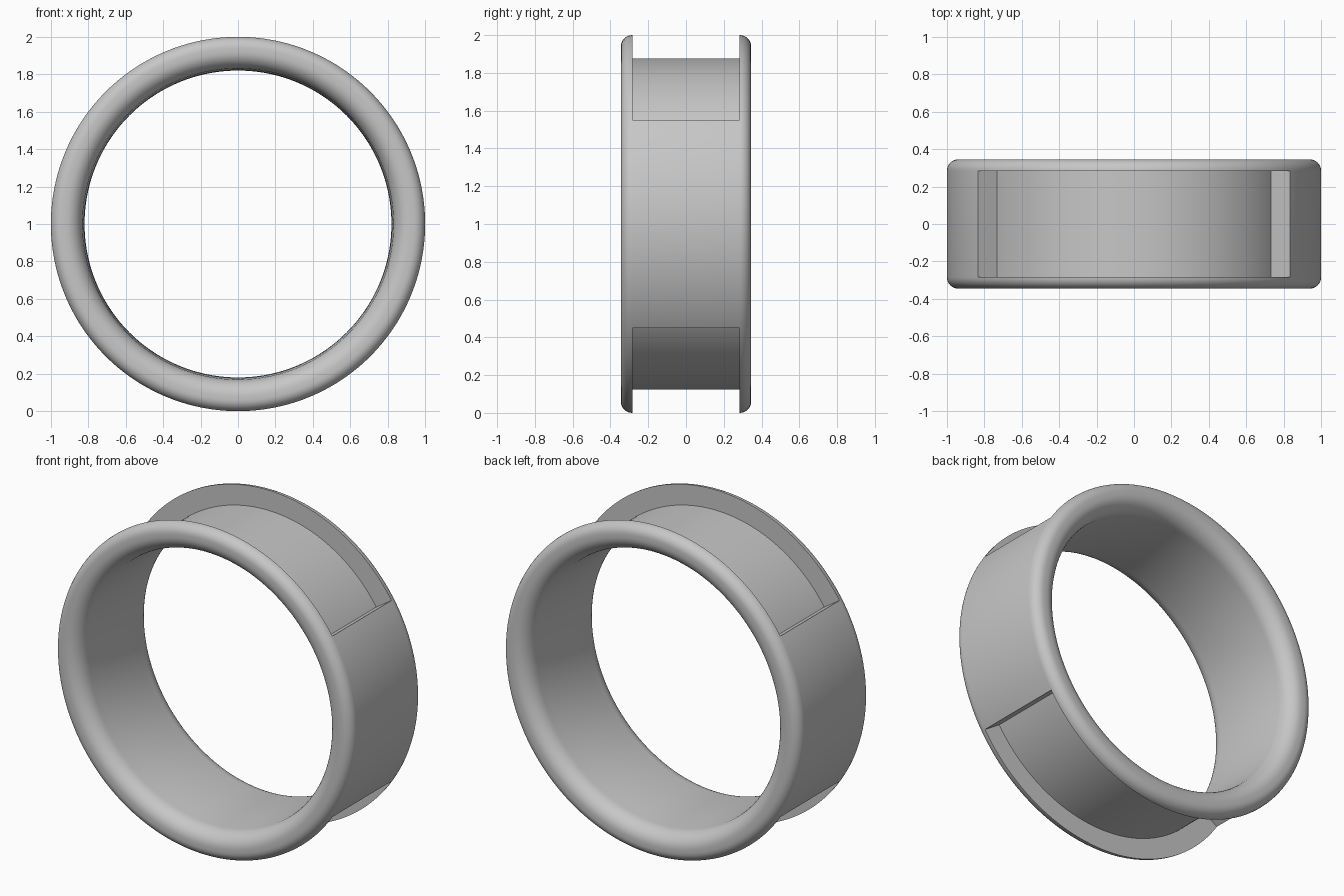
import bpy, bmesh, math

if "Cube" in bpy.data.objects:
    bpy.data.objects.remove(bpy.data.objects["Cube"])

R_OUT, R_FLOOR, R_IN = 1.0, 0.877, 0.82     # outer, recess floor and bore radii
HALF_W, HALF_POCKET = 0.345, 0.284          # half width of band and of recess
POCKET_ANGLE = math.radians(33.4)           # recess ends, measured from the x axis


def half_profile():
    """(radius, y) points from the outer surface round the rim to the bore centre."""
    pts = []
    for i in range(9):                      # rounded outer edge
        a = math.pi / 2 * i / 8
        pts.append((0.94 + 0.06 * math.cos(a),
                    HALF_POCKET + (HALF_W - HALF_POCKET) * math.sin(a)))
    for i in range(11):                     # softer inner edge
        a = math.pi / 2 * i / 10
        pts.append((0.92 - 0.09 * math.sin(a), 0.245 + 0.10 * math.cos(a)))
    for i in range(1, 7):                   # slightly domed bore
        t = 1 - i / 6
        pts.append((R_IN + 0.01 * t * t, 0.245 * t))
    return pts


half = half_profile()
profile = half + [(r, -y) for r, y in reversed(half[:-1])]
floor = [(R_FLOOR, -HALF_POCKET), (R_FLOOR, HALF_POCKET)]

# Angular steps: side, top recess, side, bottom recess
A, PI = POCKET_ANGLE, math.pi
sectors = [(-A, A, 64, False), (A, PI - A, 108, True),
           (PI - A, PI + A, 64, False), (PI + A, 2 * PI - A, 108, True)]
steps = []
for a0, a1, n, pocket in sectors:
    steps += [(a0 + (a1 - a0) * i / n, pocket) for i in range(n)]

bm = bmesh.new()


def ring(points, angle):
    return [bm.verts.new((r * math.cos(angle), y, 1 + r * math.sin(angle)))
            for r, y in points]


count = len(steps)
rings = [ring(profile, a) for a, _ in steps]
floors = []
for i, (a, pocket) in enumerate(steps):
    floors.append(ring(floor, a) if pocket or steps[i - 1][1] else None)

for i, (a, pocket) in enumerate(steps):
    j = (i + 1) % count
    p, q = rings[i], rings[j]
    # rims and bore
    for k in range(len(p) - 1):
        bm.faces.new((p[k], p[k + 1], q[k + 1], q[k]))
    if pocket:                              # recess flange walls and floor
        c0 = [p[-1]] + floors[i] + [p[0]]
        c1 = [q[-1]] + floors[j] + [q[0]]
    else:                                   # plain outer surface
        c0, c1 = [p[-1], p[0]], [q[-1], q[0]]
    for k in range(len(c0) - 1):
        bm.faces.new((c0[k], c0[k + 1], c1[k + 1], c1[k]))
    # radial end walls of each recess
    if pocket != steps[i - 1][1]:
        bm.faces.new([p[-1]] + floors[i] + [p[0]])

bmesh.ops.recalc_face_normals(bm, faces=bm.faces[:])
mesh = bpy.data.meshes.new("ring_band")
bm.to_mesh(mesh)
bm.free()

band = bpy.data.objects.new("ring_band", mesh)
bpy.context.collection.objects.link(band)
metal = bpy.data.materials.new("light_grey_metal")
metal.diffuse_color = (0.57, 0.57, 0.57, 1)
metal.use_nodes = True
metal.node_tree.nodes["Principled BSDF"].inputs["Base Color"].default_value = metal.diffuse_color
mesh.materials.append(metal)

bpy.context.view_layer.objects.active = band
band.select_set(True)
bpy.ops.object.shade_smooth_by_angle(angle=math.radians(30))
